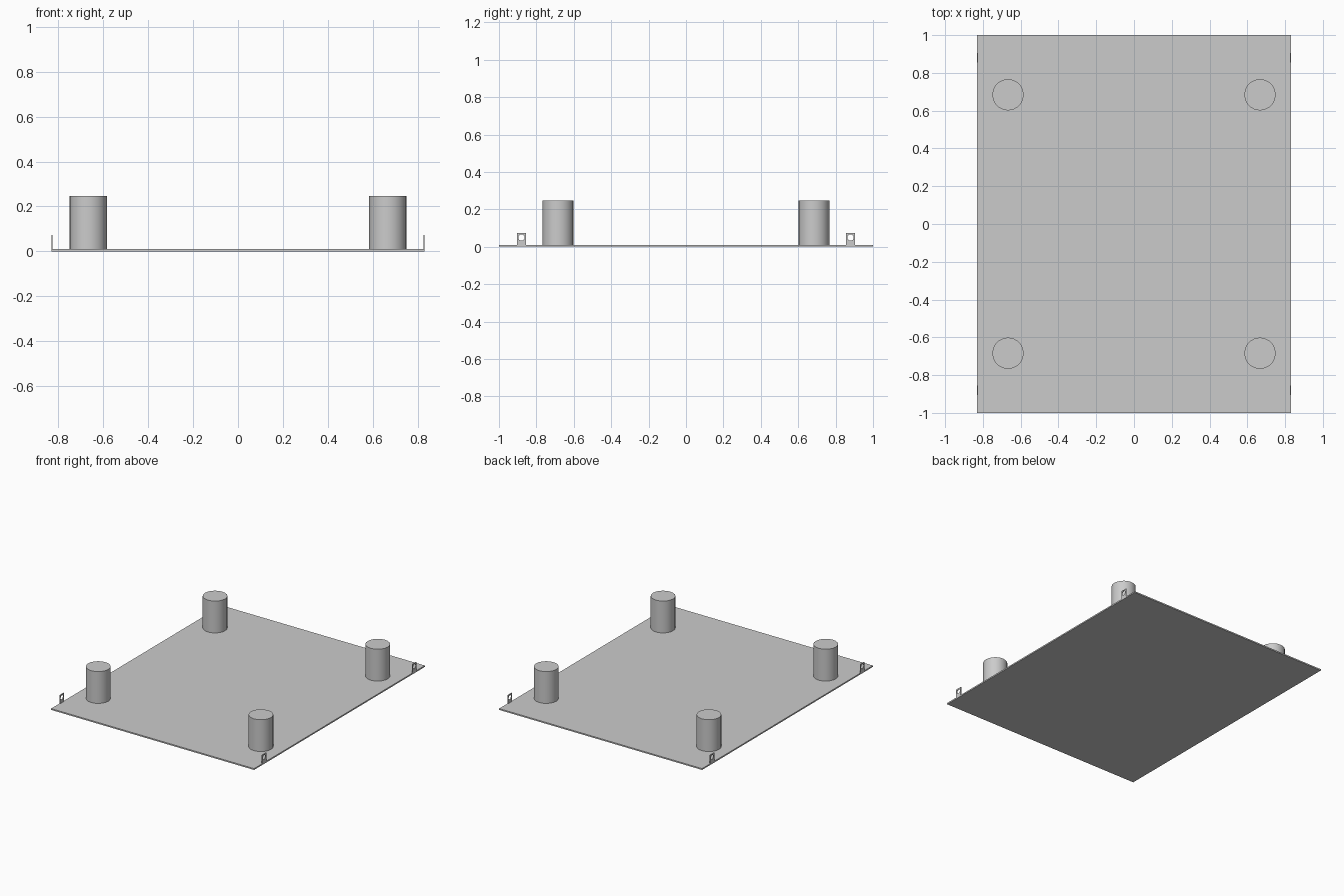
import bpy, bmesh
from math import sin, cos, pi, radians

cube = bpy.data.objects.get("Cube")
if cube:
    bpy.data.objects.remove(cube, do_unlink=True)

grey = bpy.data.materials.new("plain_grey")
grey.use_nodes = True
colour = (0.6, 0.6, 0.6, 1)
grey.diffuse_color = colour
grey.node_tree.nodes["Principled BSDF"].inputs["Base Color"].default_value = colour

HALF_X, HALF_Y, THICK = 0.832, 1.0, 0.01
POST_X, POST_Y, POST_R, POST_TOP = 0.667, 0.684, 0.083, 0.246
TAB_Y, TAB_HALF, TAB_Z, TAB_THICK = 0.88, 0.024, 0.049, 0.006
HOLE_R = 0.017


def add_object(name, bm):
    bmesh.ops.recalc_face_normals(bm, faces=bm.faces)
    mesh = bpy.data.meshes.new(name)
    bm.to_mesh(mesh)
    bm.free()
    mesh.materials.append(grey)
    obj = bpy.data.objects.new(name, mesh)
    bpy.context.collection.objects.link(obj)
    return obj


# Thin base plate
bm = bmesh.new()
bmesh.ops.create_cube(bm, size=1)
bmesh.ops.scale(bm, verts=bm.verts, vec=(2 * HALF_X, 2 * HALF_Y, THICK))
bmesh.ops.translate(bm, verts=bm.verts, vec=(0, 0, THICK / 2))
add_object("base_plate", bm)


# Round corner post standing on the plate
def add_post(name, x, y):
    bm = bmesh.new()
    height = POST_TOP - THICK
    bmesh.ops.create_cone(bm, cap_ends=True, segments=20, radius1=POST_R,
                          radius2=POST_R, depth=height)
    bmesh.ops.translate(bm, verts=bm.verts, vec=(x, y, THICK + height / 2))
    obj = add_object(name, bm)
    bpy.ops.object.select_all(action="DESELECT")
    obj.select_set(True)
    bpy.context.view_layer.objects.active = obj
    bpy.ops.object.shade_smooth_by_angle(angle=radians(30))


# Upright tab with a round hole, flush with the plate's long edge
def add_tab(name, side, y):
    bm = bmesh.new()
    outer, inner = [], []
    steps = 16
    x = side * HALF_X
    for i in range(steps):
        c, s = cos(2 * pi * i / steps), sin(2 * pi * i / steps)
        k = TAB_HALF / max(abs(c), abs(s))
        on_bottom = s < 0 and abs(s) >= abs(c) - 1e-6
        z = THICK / 2 if on_bottom else TAB_Z + s * k
        outer.append(bm.verts.new((x, y + c * k, z)))
        inner.append(bm.verts.new((x, y + c * HOLE_R, TAB_Z + s * HOLE_R)))
    for i in range(steps):
        j = (i + 1) % steps
        bm.faces.new((outer[i], outer[j], inner[j], inner[i]))
    sheet = bmesh.ops.extrude_face_region(bm, geom=bm.faces[:], use_keep_orig=True)
    moved = [g for g in sheet["geom"] if isinstance(g, bmesh.types.BMVert)]
    bmesh.ops.translate(bm, verts=moved, vec=(-side * TAB_THICK, 0, 0))
    add_object(name, bm)


for side, side_name in ((-1, "right"), (1, "left")):
    for end, end_name in ((-1, "front"), (1, "back")):
        add_post(f"{end_name}_{side_name}_post", side * POST_X, end * POST_Y)
        add_tab(f"{end_name}_{side_name}_tab", side, end * TAB_Y)
